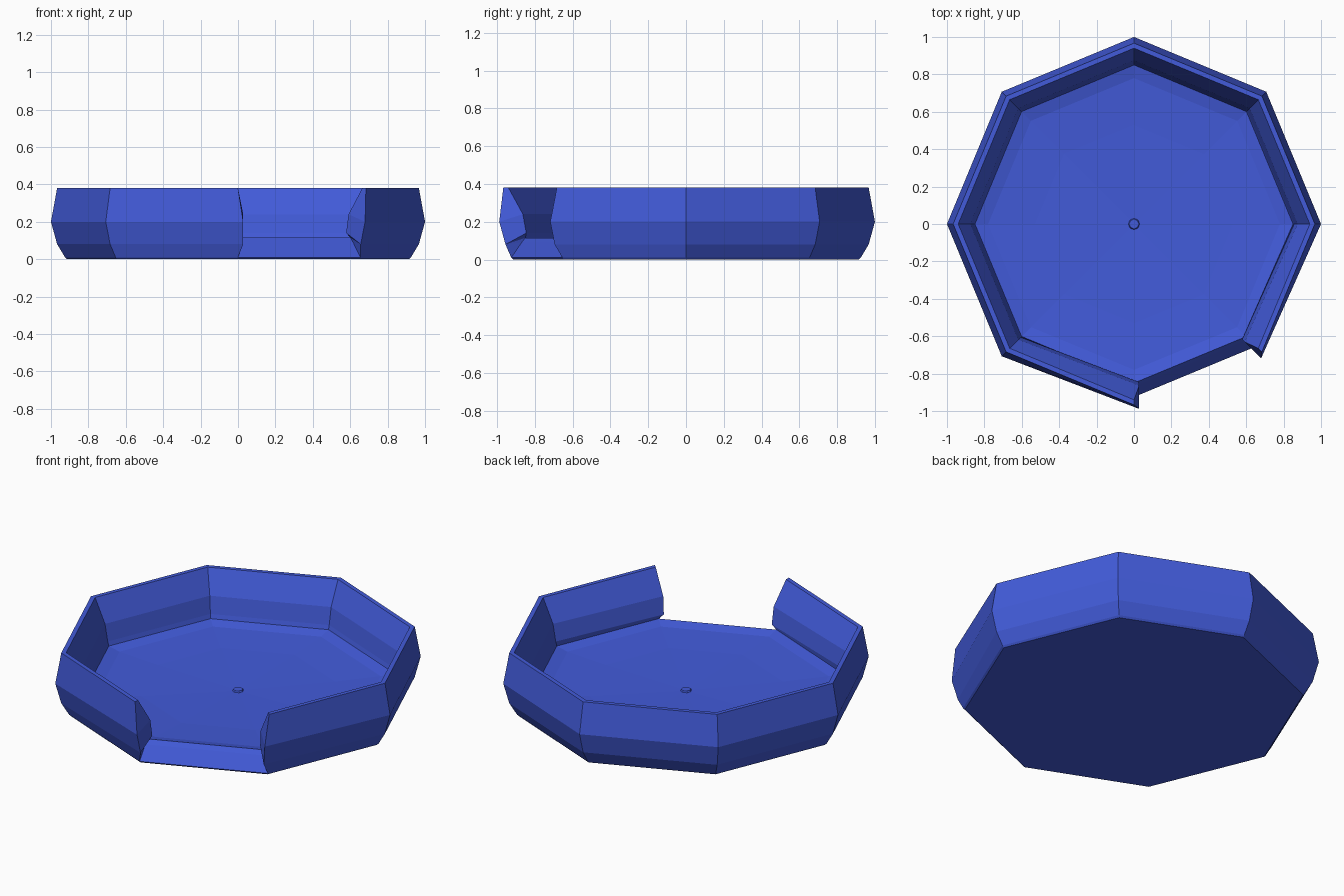
import bpy, bmesh
from math import sin, cos, pi
from mathutils import Vector

if "Cube" in bpy.data.objects:
    bpy.data.objects.remove(bpy.data.objects["Cube"])

mat = bpy.data.materials.new("blue_plastic")
mat.diffuse_color = (0.055, 0.105, 0.70, 1)
mat.use_nodes = True
mat.node_tree.nodes["Principled BSDF"].inputs["Base Color"].default_value = mat.diffuse_color


def point(r, z, k):
    a = k * pi / 4
    return Vector((r * cos(a), r * sin(a), z))


def finish(bm, name):
    bmesh.ops.remove_doubles(bm, verts=bm.verts, dist=0.0005)
    bmesh.ops.recalc_face_normals(bm, faces=bm.faces)
    me = bpy.data.meshes.new(name)
    bm.to_mesh(me)
    bm.free()
    me.materials.append(mat)
    ob = bpy.data.objects.new(name, me)
    bpy.context.collection.objects.link(ob)
    return ob


# (radius, height) profiles, measured at the octagon corners
base = [(0.915, 0.0), (0.925, 0.01)]
outer = [(0.925, 0.01), (0.967, 0.08), (1.0, 0.20), (0.967, 0.38)]
inner = [(0.94, 0.38), (0.875, 0.24), (0.857, 0.14), (0.85, 0.115)]
sill = [(0.925, 0.01), (0.87, 0.09), (0.85, 0.115)]
floor = [(0.85, 0.115), (0.78, 0.10), (0.53, 0.088), (0.03, 0.078)]
wall = outer + inner
BULGE = {1, 2, 5, 6}          # wall points that swell into the opening

# octagonal tub; the side between corners 6 and 7 is the opening
bm = bmesh.new()
along = (point(1, 0, 7) - point(1, 0, 6)).normalized()


def wall_point(i, k):
    p = point(*wall[i], k)
    if i in BULGE and k == 7:
        p -= along * 0.03
    if i in BULGE and k == 14:
        p += along * 0.03
    return p


def face(pts):
    bm.faces.new([bm.verts.new(p) for p in pts])


def strip(profile, k):
    for a, b in zip(profile, profile[1:]):
        face([point(*a, k), point(*a, k + 1), point(*b, k + 1), point(*b, k)])


face([point(*base[0], k) for k in range(8)])
face([point(*floor[-1], k) for k in range(8)])
for k in range(7, 15):
    strip(base, k)
    strip(floor, k)
    if k == 14:
        strip(sill, k)
        continue
    for i in range(len(wall) - 1):
        face([wall_point(i, k), wall_point(i, k + 1),
              wall_point(i + 1, k + 1), wall_point(i + 1, k)])

# wall end caps beside the opening
for k in (7, 14):
    w = [wall_point(i, k) for i in range(8)]
    s = point(*sill[1], k)
    face([w[3], w[4], w[5], w[2]])
    face([w[2], w[5], w[6], w[1]])
    face([w[1], w[6], w[7]])
    face([w[1], w[7], s])
    face([w[1], s, w[0]])
finish(bm, "octagonal_tub")

# small drain plug in the middle of the floor
bm = bmesh.new()
bmesh.ops.create_cone(bm, cap_ends=True, segments=8, radius1=0.032,
                      radius2=0.026, depth=0.012)
bmesh.ops.translate(bm, verts=bm.verts, vec=(0, 0, 0.081))
finish(bm, "drain_plug")
